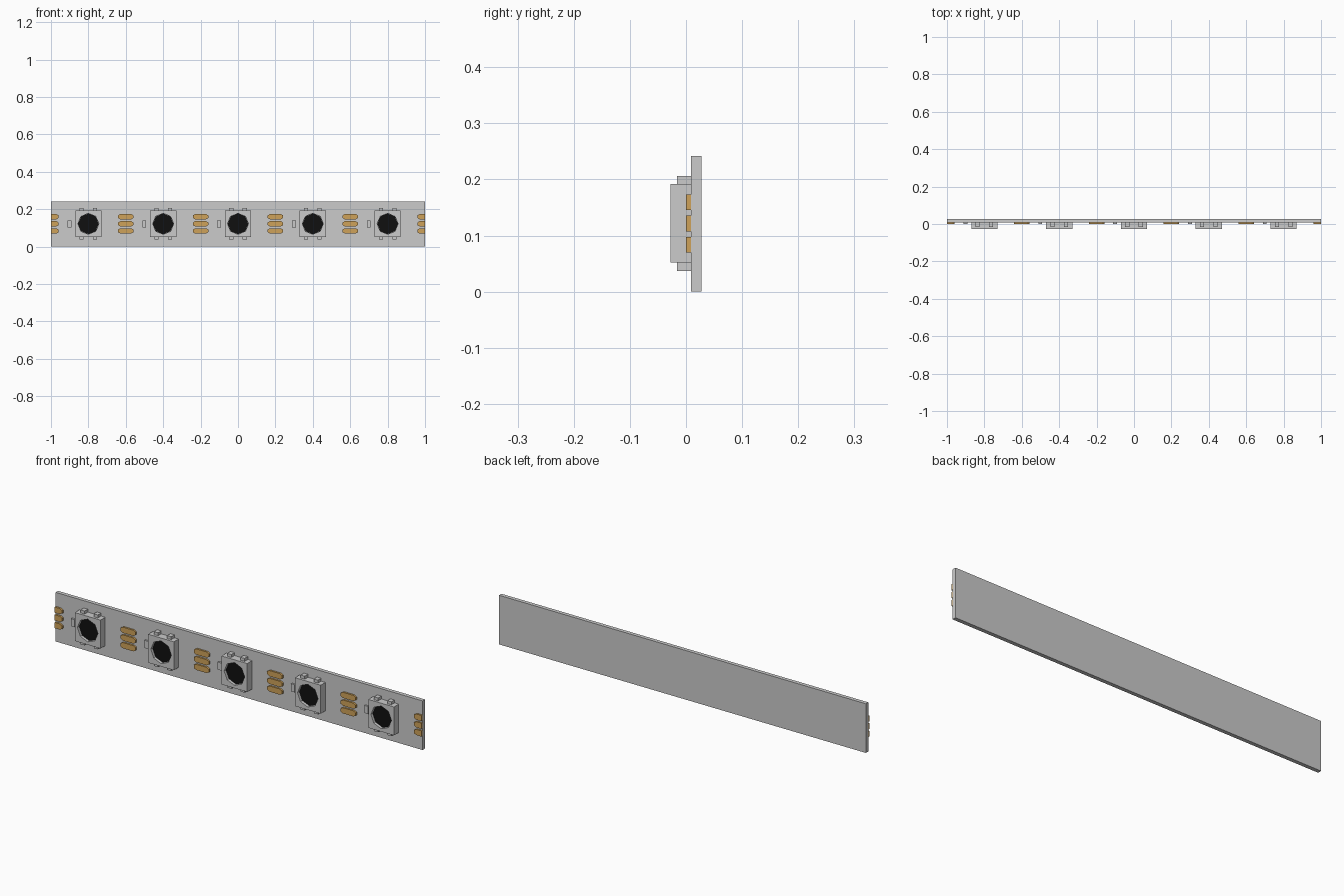
import bpy, bmesh, math

if "Cube" in bpy.data.objects:
    bpy.data.objects.remove(bpy.data.objects["Cube"])

CZ = 0.1215                # centre height of the strip
FACE = 0.009               # y of the board's front surface


def make_object(name, mesh, loc=(0, 0, 0)):
    ob = bpy.data.objects.new(name, mesh)
    ob.location = loc
    bpy.context.scene.collection.objects.link(ob)
    return ob


def prism(name, outline, y0, y1):
    """Extrude an (x, z) outline from y0 to y1."""
    bm = bmesh.new()
    face = bm.faces.new([bm.verts.new((x, y0, z)) for x, z in outline])
    ext = bmesh.ops.extrude_face_region(bm, geom=[face])
    for v in ext["geom"]:
        if isinstance(v, bmesh.types.BMVert):
            v.co.y = y1
    bmesh.ops.recalc_face_normals(bm, faces=bm.faces[:])
    mesh = bpy.data.meshes.new(name)
    bm.to_mesh(mesh)
    bm.free()
    return mesh


def rect(x0, x1, z0, z1):
    return [(x0, z0), (x1, z0), (x1, z1), (x0, z1)]


def ngon(r, n):
    return [(r * math.cos(2 * math.pi * i / n), r * math.sin(2 * math.pi * i / n)) for i in range(n)]


def material(name, color):
    m = bpy.data.materials.new(name)
    m.diffuse_color = color
    m.use_nodes = True
    m.node_tree.nodes["Principled BSDF"].inputs["Base Color"].default_value = m.diffuse_color
    return m


black = material("black", (0.005, 0.005, 0.005, 1))
copper = material("copper", (0.62, 0.36, 0.10, 1))

# Backing board
make_object("board", prism("board", rect(-1, 1, 0, 0.242), FACE, 0.028))

# Light housing with an octagonal recess
housing = prism("light_housing", rect(-0.07, 0.07, -0.07, 0.07), -0.028, FACE)
source = make_object("housing_source", housing)
cutter = make_object("recess_cutter", prism("recess_cutter", ngon(0.056, 8), -0.05, -0.013))
cutter.hide_render = True
mod = source.modifiers.new("recess", "BOOLEAN")
mod.operation = "DIFFERENCE"
mod.solver = "EXACT"
mod.object = cutter
bpy.context.view_layer.update()
graph = bpy.context.evaluated_depsgraph_get()
housing = bpy.data.meshes.new_from_object(source.evaluated_get(graph))
bpy.data.objects.remove(source)
bpy.data.objects.remove(cutter)

# Shared meshes for the lens, pins and side chip
lens = prism("lens", ngon(0.0555, 8), -0.0145, -0.0125)
lens.materials.append(black)
pin = prism("pin", rect(-0.011, 0.011, -0.0085, 0.0085), -0.016, FACE)
chip = prism("chip", rect(-0.01, 0.01, -0.0185, 0.0185), 0.0, FACE)

for i in range(5):
    x = -0.8 + 0.4 * i
    make_object("light_housing", housing, (x, 0, CZ))
    make_object("lens", lens, (x, 0, CZ))
    make_object("chip", chip, (x - 0.101, 0, CZ))
    for sx in (-1, 1):
        for sz in (-1, 1):
            make_object("pin", pin, (x + sx * 0.036, 0, CZ + sz * 0.076))

# Copper pads: rounded at both ends, cut flat at the strip's ends
R = 0.014
END = [(0.029 + R * math.cos(math.radians(a)), R * math.sin(math.radians(a))) for a in (-90, -30, 30, 90)]
full = END + [(-x, -z) for x, z in END]
right_half = END + [(0, R), (0, -R)]
left_half = [(-x, z) for x, z in right_half]
pads = {k: prism(k, o, 0.0, FACE) for k, o in
        (("pad", full), ("left_end_pad", right_half), ("right_end_pad", left_half))}
for mesh in pads.values():
    mesh.materials.append(copper)

for i in range(6):
    kind = "left_end_pad" if i == 0 else "right_end_pad" if i == 5 else "pad"
    for row in (-1, 0, 1):
        make_object(kind, pads[kind], (-1 + 0.4 * i, 0, CZ + 0.038 * row))
